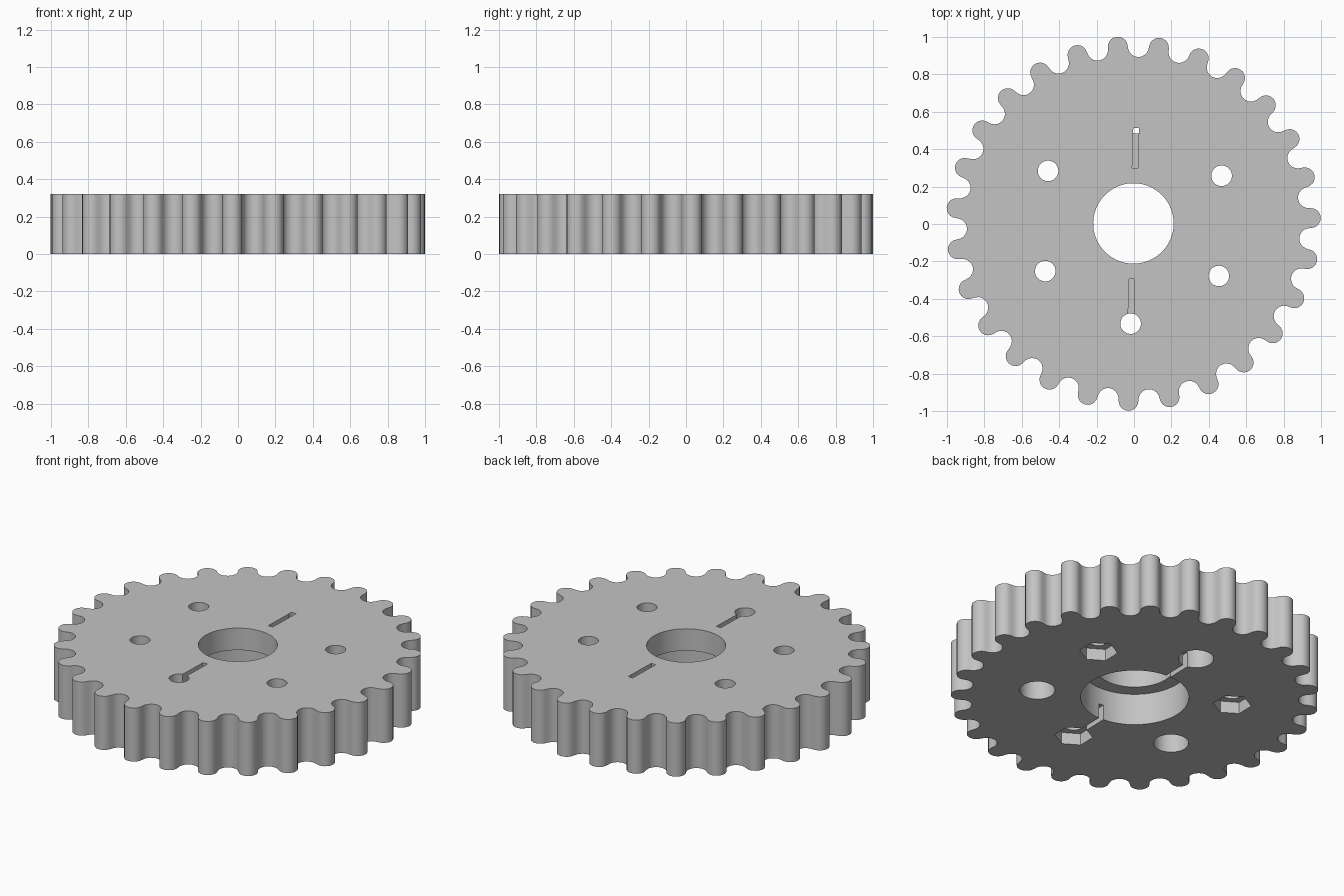
import bpy, bmesh, math
from mathutils import Vector, Matrix

cube = bpy.data.objects.get("Cube")
if cube:
    bpy.data.objects.remove(cube, do_unlink=True)

HEIGHT = 0.322
TEETH = 27
TURN = math.radians(-1.6)           # slight rotation of the whole wheel
CENTRE = Vector((-0.003, 0.003))
BOLT_R = 0.536

grey = bpy.data.materials.new("light_grey")
grey.use_nodes = True
COL = (0.55, 0.55, 0.55, 1)
grey.diffuse_color = COL
grey.node_tree.nodes["Principled BSDF"].inputs["Base Color"].default_value = COL


def polar(r, a):
    return Vector((r * math.cos(a), r * math.sin(a)))


def prism(name, points, z0, z1):
    """Upright solid from a counter-clockwise outline in the wheel's own frame."""
    bm = bmesh.new()
    rot = Matrix.Rotation(TURN, 2)
    verts = [bm.verts.new((*(rot @ p + CENTRE), z0)) for p in points]
    face = bm.faces.new(verts)
    out = bmesh.ops.extrude_face_region(bm, geom=[face])
    top = [v for v in out["geom"] if isinstance(v, bmesh.types.BMVert)]
    bmesh.ops.translate(bm, vec=(0, 0, z1 - z0), verts=top)
    bmesh.ops.recalc_face_normals(bm, faces=bm.faces)
    mesh = bpy.data.meshes.new(name)
    bm.to_mesh(mesh)
    bm.free()
    mesh.materials.append(grey)
    obj = bpy.data.objects.new(name, mesh)
    bpy.context.collection.objects.link(obj)
    return obj


def circle(r, n, at=Vector((0, 0)), start=0.0):
    return [at + polar(r, start + 2 * math.pi * i / n) for i in range(n)]


# Toothed outline: round tips alternating with round grooves
outline = []
step = 2 * math.pi / TEETH
for k in range(TEETH):
    a = -math.pi / 2 + k * step
    g = a + step / 2
    for i in range(11):
        outline.append(polar(0.949, a) + polar(0.053, a + math.pi * (i / 10 - 0.5)))
    for i in range(1, 10):
        outline.append(polar(0.946, g) + polar(0.056, g - math.pi * (i / 10 + 0.5)))
wheel = prism("toothed_wheel", outline, 0, HEIGHT)

# Centre bore with a wider recess underneath
cutters = [
    prism("bore_cutter", circle(0.215, 72), -0.1, 0.5),
    prism("bore_recess_cutter", circle(0.295, 72), -0.1, 0.19),
]

# Six bolt holes, alternately with round and hexagonal recesses underneath
for k in range(6):
    at = polar(BOLT_R, math.pi / 2 + k * math.pi / 3)
    cutters.append(prism("bolt_hole_cutter", circle(0.055, 32, at), -0.1, 0.5))
    if k % 2 == 0:
        cutters.append(prism("head_recess_cutter", circle(0.096, 40, at), -0.1, 0.15))
    else:
        cutters.append(prism("nut_recess_cutter", circle(0.104, 6, at, math.radians(30)), -0.1, 0.07))

# Narrow slots from the front and back bolt holes towards the bore
for s in (1, -1):
    for z0, z1, inner in ((HEIGHT - 0.09, 0.5, 0.297), (-0.1, 0.09, 0.25)):
        pts = [Vector((x, y)) * s for x, y in
               ((-0.015, inner), (0.015, inner), (0.015, 0.51), (-0.015, 0.51))]
        cutters.append(prism("slot_cutter", pts, z0, z1))

# Cut everything out, then remove the cutters
for c in cutters:
    c.hide_render = True
    mod = wheel.modifiers.new("cut", "BOOLEAN")
    mod.operation = "DIFFERENCE"
    mod.solver = "EXACT"
    mod.object = c
depsgraph = bpy.context.evaluated_depsgraph_get()
cut_mesh = bpy.data.meshes.new_from_object(wheel.evaluated_get(depsgraph))
wheel.modifiers.clear()
wheel.data = cut_mesh
for c in cutters:
    bpy.data.objects.remove(c, do_unlink=True)

# Smooth the round walls, keep the rims sharp
bpy.ops.object.select_all(action="DESELECT")
wheel.select_set(True)
bpy.context.view_layer.objects.active = wheel
bpy.ops.object.shade_smooth_by_angle(angle=math.radians(35))
